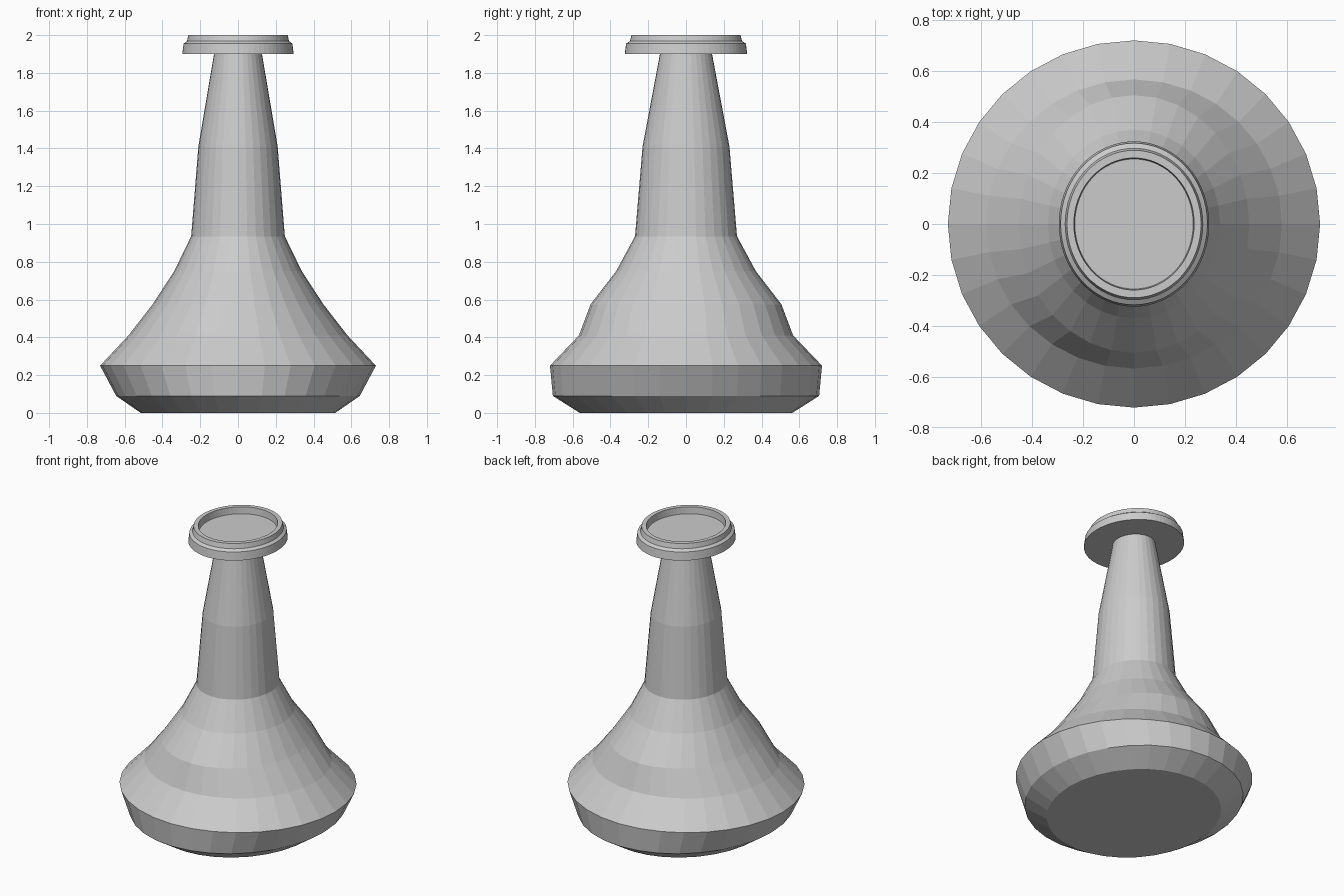
import bpy, bmesh, math

if "Cube" in bpy.data.objects:
    bpy.data.objects.remove(bpy.data.objects["Cube"])


def elliptical_lathe(name, rings, sides):
    """Skin a stack of ellipses (x radius, y radius, height), capping both ends."""
    bm = bmesh.new()
    loops = []
    for rx, ry, z in rings:
        loops.append([bm.verts.new((rx * math.cos(2 * math.pi * i / sides),
                                    ry * math.sin(2 * math.pi * i / sides), z))
                      for i in range(sides)])
    for low, high in zip(loops, loops[1:]):
        for i in range(sides):
            j = (i + 1) % sides
            bm.faces.new((low[i], low[j], high[j], high[i]))
    bm.faces.new(loops[0][::-1])
    bm.faces.new(loops[-1])
    mesh = bpy.data.meshes.new(name)
    bm.to_mesh(mesh)
    bm.free()
    obj = bpy.data.objects.new(name, mesh)
    bpy.context.collection.objects.link(obj)
    return obj


# Faceted flask: foot, belly, shoulder and tapering neck
elliptical_lathe("flask_body", [
    (0.515, 0.563, 0.0),
    (0.645, 0.705, 0.09),
    (0.73, 0.72, 0.25),
    (0.58, 0.567, 0.41),
    (0.452, 0.505, 0.575),
    (0.338, 0.37, 0.75),
    (0.248, 0.27, 0.935),
    (0.21, 0.23, 1.41),
    (0.127, 0.138, 1.9),
], 32)

# Stepped lip with a shallow recess in its top
elliptical_lathe("lip", [
    (0.295, 0.324, 1.9),
    (0.288, 0.317, 1.955),
    (0.270, 0.297, 1.968),
    (0.263, 0.289, 2.0),
    (0.236, 0.259, 2.0),
    (0.232, 0.255, 1.955),
], 64)
